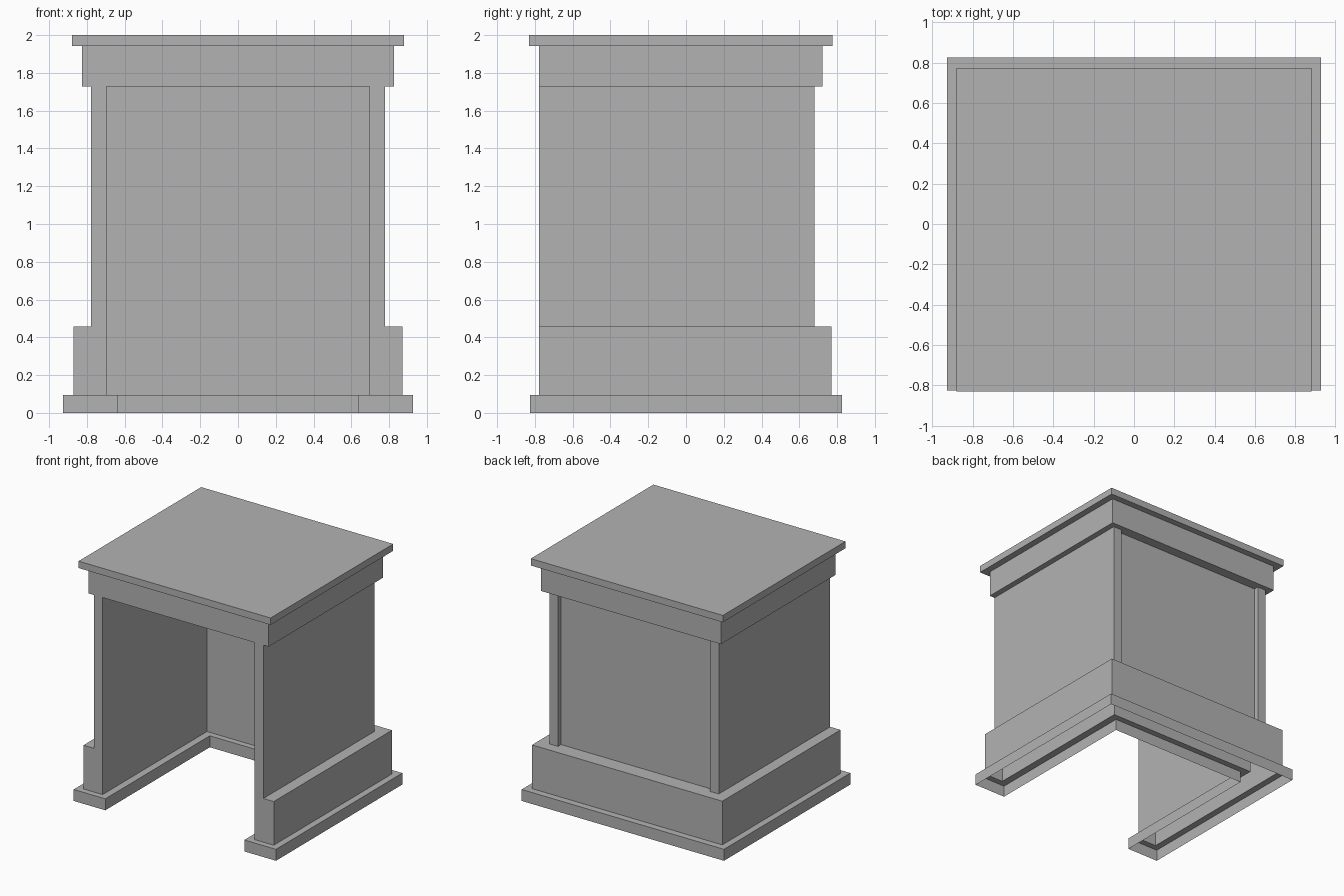
import bpy
import bmesh
from mathutils import Vector

cube = bpy.data.objects.get("Cube")
if cube:
    bpy.data.objects.remove(cube, do_unlink=True)

grey = bpy.data.materials.new("plain_grey")
grey.use_nodes = True
colour = (0.45, 0.45, 0.45, 1)
grey.diffuse_color = colour
grey.node_tree.nodes["Principled BSDF"].inputs["Base Color"].default_value = colour


def finish(name, bm):
    mesh = bpy.data.meshes.new(name)
    bm.to_mesh(mesh)
    bm.free()
    mesh.materials.append(grey)
    obj = bpy.data.objects.new(name, mesh)
    bpy.context.collection.objects.link(obj)


def outline(xo, front, back, xi, inner, recess=None, post=0.70):
    """U-shaped plan, open at the front, with an optional recess between back posts."""
    panel = back if recess is None else recess
    half = [(xo, front), (xo, back), (post, back), (post, panel)]
    inside = [(xi, front), (xi, inner)]
    left = [(-x, y) for x, y in half]
    return left + half[::-1] + inside + [(-x, y) for x, y in inside[::-1]]


def loft(name, *levels):
    """Join plans at successive heights; the shell stays open at both ends."""
    bm = bmesh.new()
    for (low, z0), (high, z1) in zip(levels, levels[1:]):
        for i in range(len(low)):
            j = (i + 1) % len(low)
            corners = [(*low[j], z0), (*low[i], z0), (*high[i], z1), (*high[j], z1)]
            points = []
            for p in map(Vector, corners):
                if all((p - q).length > 0.001 for q in points):
                    points.append(p)
            if len(points) < 3:
                continue
            area = sum(((a - points[0]).cross(b - points[0])
                        for a, b in zip(points[1:], points[2:])), Vector()).length
            if area > 0.0001:
                bm.faces.new([bm.verts.new(p) for p in points])
    bmesh.ops.remove_doubles(bm, verts=bm.verts, dist=0.0001)
    finish(name, bm)


def block(name, x, front, back, z0, z1):
    bm = bmesh.new()
    bmesh.ops.create_cube(bm, size=1)
    bmesh.ops.scale(bm, vec=(2 * x, back - front, z1 - z0), verts=bm.verts)
    bmesh.ops.translate(bm, vec=(0, (front + back) / 2, (z0 + z1) / 2), verts=bm.verts)
    finish(name, bm)


base = outline(0.927, -0.827, 0.827, 0.637, 0.54)
plinth = outline(0.872, -0.777, 0.77, 0.697, 0.59)
walls = outline(0.777, -0.777, 0.68, 0.697, 0.59, recess=0.64, post=0.697)

# Hollow footing, skirting and body with ledges where the plan steps in
loft("base_moulding", (base, 0), (base, 0.095), (plinth, 0.095))
loft("plinth", (plinth, 0.095), (plinth, 0.457), (walls, 0.457))
loft("side_and_back_walls", (walls, 0.457), (walls, 1.727))

# Closed top parts
block("frieze", 0.825, -0.777, 0.722, 1.727, 1.943)
block("top_slab", 0.88, -0.83, 0.775, 1.943, 2)
